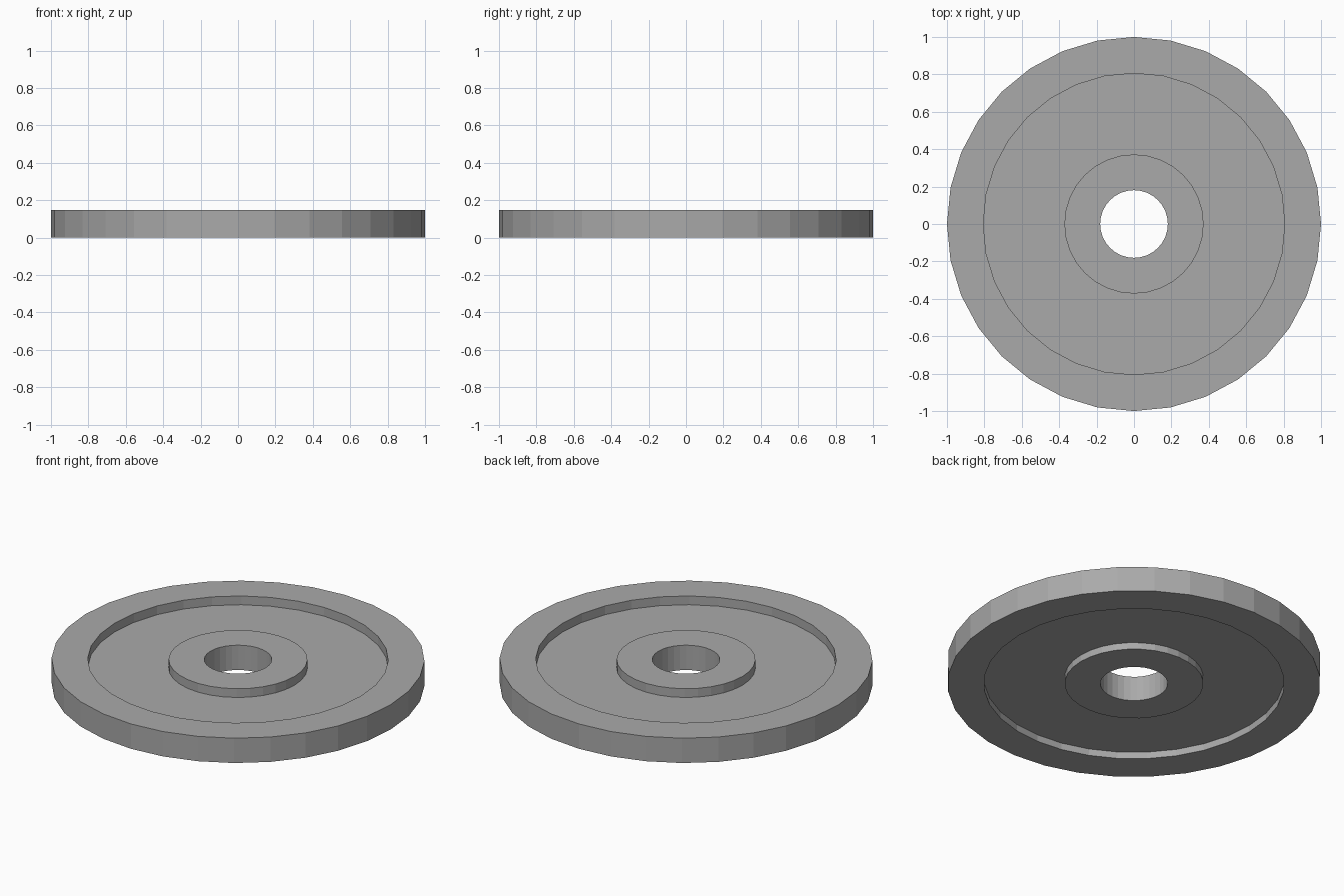
import bpy, bmesh
from math import cos, sin, tau

if "Cube" in bpy.data.objects:
    bpy.data.objects.remove(bpy.data.objects["Cube"])

SIDES = 32
R_RIM, R_WEB, R_HUB, R_BORE = 1.0, 0.806, 0.372, 0.181
TOP, WEB_TOP, WEB_BOTTOM = 0.147, 0.095, 0.04

# Closed wheel cross-section (radius, height): rim, recessed web, hub, bore
profile = [
    (R_RIM, 0), (R_RIM, TOP), (R_WEB, TOP), (R_WEB, WEB_TOP),
    (R_HUB, WEB_TOP), (R_HUB, TOP), (R_BORE, TOP), (R_BORE, 0),
    (R_HUB, 0), (R_HUB, WEB_BOTTOM), (R_WEB, WEB_BOTTOM), (R_WEB, 0),
]


def lathe(name, section, sides):
    bm = bmesh.new()
    rings = [[bm.verts.new((r * cos(tau * i / sides), r * sin(tau * i / sides), z))
              for r, z in section] for i in range(sides)]
    n = len(section)
    for i in range(sides):
        a, b = rings[i], rings[(i + 1) % sides]
        for j in range(n):
            k = (j + 1) % n
            bm.faces.new((a[j], b[j], b[k], a[k]))
    bmesh.ops.recalc_face_normals(bm, faces=bm.faces)
    mesh = bpy.data.meshes.new(name)
    bm.to_mesh(mesh)
    bm.free()
    obj = bpy.data.objects.new(name, mesh)
    bpy.context.collection.objects.link(obj)
    return obj


# Flat-shaded disc with rim, web and bored hub
disc = lathe("recessed_wheel_disc", profile, SIDES)

# Dark grey finish
grey = bpy.data.materials.new("dark_grey")
grey.diffuse_color = (0.4, 0.4, 0.4, 1)
grey.use_nodes = True
grey.node_tree.nodes["Principled BSDF"].inputs["Base Color"].default_value = grey.diffuse_color
disc.data.materials.append(grey)
